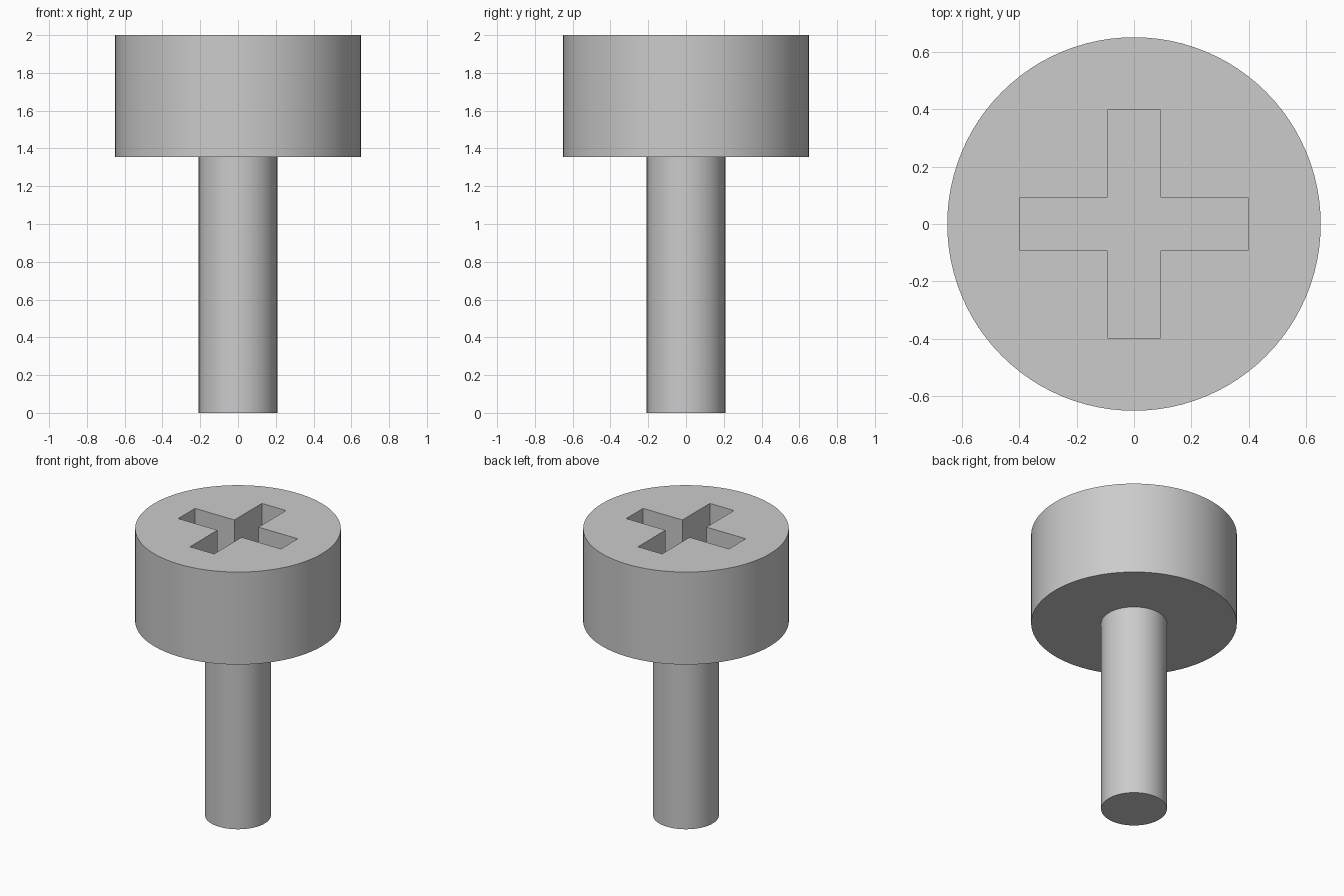
import bpy
import bmesh

if "Cube" in bpy.data.objects:
    bpy.data.objects.remove(bpy.data.objects["Cube"], do_unlink=True)

HEAD_R, SHAFT_R = 0.65, 0.208
HEAD_BOTTOM, TOP = 1.355, 2.0
SLOT_LENGTH, SLOT_WIDTH, SLOT_DEPTH = 0.396, 0.093, 0.33

steel = bpy.data.materials.new("grey_steel")
steel.use_nodes = True
steel.diffuse_color = (0.6, 0.6, 0.6, 1)
steel.node_tree.nodes["Principled BSDF"].inputs["Base Color"].default_value = (0.6, 0.6, 0.6, 1)


def cylinder(name, radius, bottom, top):
    bpy.ops.mesh.primitive_cylinder_add(
        vertices=96, radius=radius, depth=top - bottom, location=(0, 0, (bottom + top) / 2))
    obj = bpy.context.object
    obj.name = name
    obj.data.materials.append(steel)
    return obj


def cross_cutter(name, length, width, bottom, top):
    # One quarter of the outline, turned four times, then extruded upwards
    bm = bmesh.new()
    outline = []
    for turn in range(4):
        for x, y in ((length, -width), (length, width), (width, width)):
            for _ in range(turn):
                x, y = -y, x
            outline.append(bm.verts.new((x, y, bottom)))
    face = bm.faces.new(outline)
    result = bmesh.ops.extrude_face_region(bm, geom=[face])
    raised = [v for v in result["geom"] if isinstance(v, bmesh.types.BMVert)]
    bmesh.ops.translate(bm, verts=raised, vec=(0, 0, top - bottom))
    bmesh.ops.recalc_face_normals(bm, faces=bm.faces)
    mesh = bpy.data.meshes.new(name)
    bm.to_mesh(mesh)
    bm.free()
    mesh.materials.append(steel)
    obj = bpy.data.objects.new(name, mesh)
    bpy.context.collection.objects.link(obj)
    return obj


# Shaft and head
shaft = cylinder("shaft", SHAFT_R, 0, HEAD_BOTTOM)
head = cylinder("head", HEAD_R, HEAD_BOTTOM, TOP)

# Cross-shaped recess in the top of the head
cutter = cross_cutter("recess_cutter", SLOT_LENGTH, SLOT_WIDTH, TOP - SLOT_DEPTH, TOP + 0.1)
cut = head.modifiers.new("cross_recess", 'BOOLEAN')
cut.operation = 'DIFFERENCE'
cut.solver = 'EXACT'
cut.object = cutter
bpy.context.view_layer.objects.active = head
bpy.ops.object.modifier_apply(modifier=cut.name)
bpy.data.objects.remove(cutter, do_unlink=True)

# Smooth sides with sharp rims
for part in (shaft, head):
    bpy.ops.object.select_all(action='DESELECT')
    part.select_set(True)
    bpy.context.view_layer.objects.active = part
    bpy.ops.object.shade_smooth_by_angle()
